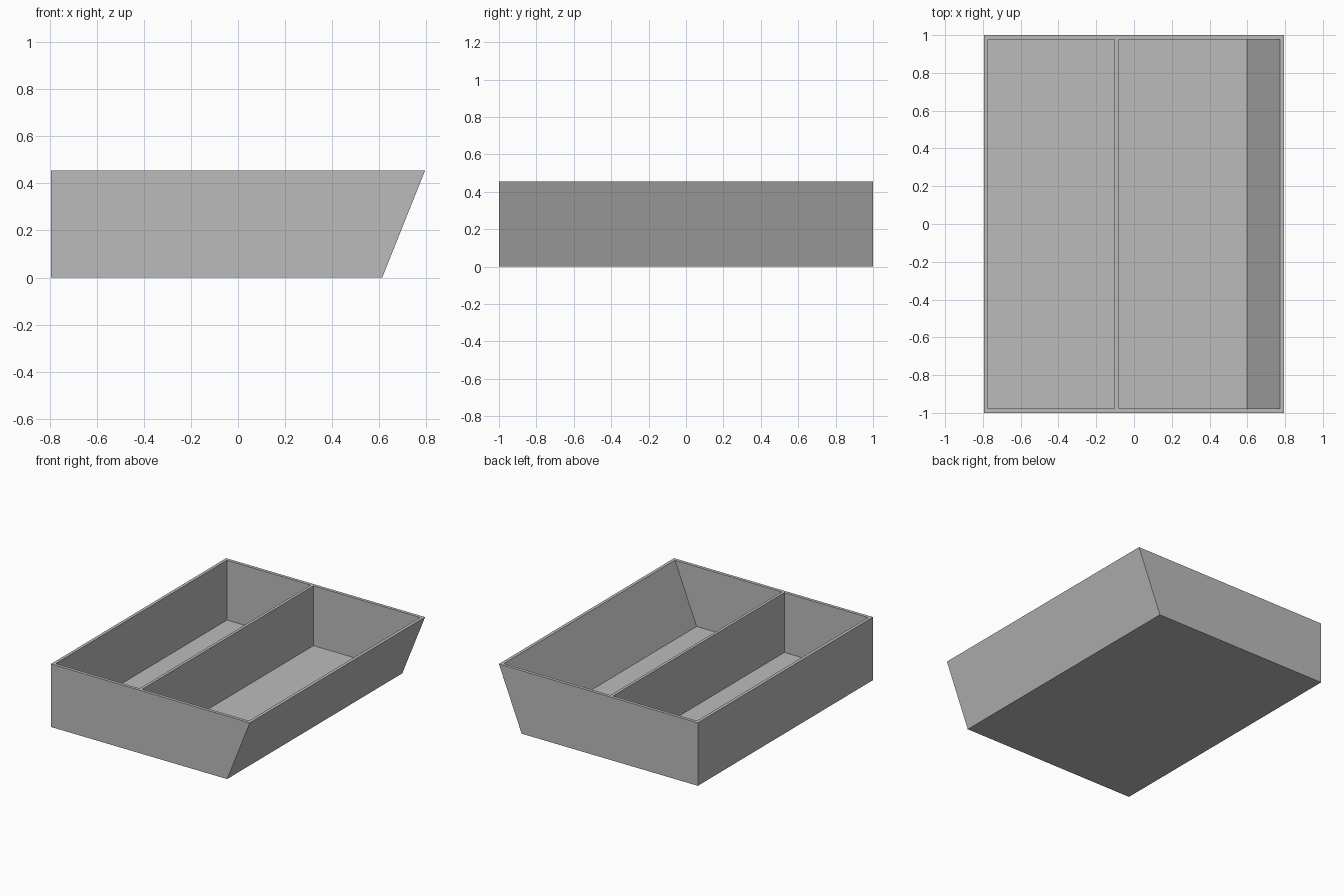
import bpy
import bmesh

cube = bpy.data.objects.get("Cube")
if cube:
    bpy.data.objects.remove(cube, do_unlink=True)

LEFT, TOP_X, BOTTOM_X = -0.795, 0.795, 0.613
HEIGHT, WALL, HALF_DEPTH = 0.455, 0.023, 1.0
SLOPE = (TOP_X - BOTTOM_X) / HEIGHT

grey = bpy.data.materials.new("plain grey")
grey.use_nodes = True
colour = (0.5, 0.5, 0.5, 1)
grey.diffuse_color = colour
grey.node_tree.nodes["Principled BSDF"].inputs["Base Color"].default_value = colour


def prism(name, profile, half_depth):
    """Extrude an x-z profile along y, centred on y = 0."""
    bm = bmesh.new()
    face = bm.faces.new([bm.verts.new((x, -half_depth, z)) for x, z in profile])
    extruded = bmesh.ops.extrude_face_region(bm, geom=[face])["geom"]
    verts = [v for v in extruded if isinstance(v, bmesh.types.BMVert)]
    bmesh.ops.translate(bm, verts=verts, vec=(0, 2 * half_depth, 0))
    bmesh.ops.recalc_face_normals(bm, faces=bm.faces)
    mesh = bpy.data.meshes.new(name)
    bm.to_mesh(mesh)
    bm.free()
    mesh.materials.append(grey)
    obj = bpy.data.objects.new(name, mesh)
    bpy.context.collection.objects.link(obj)
    return obj


def sloped_profile(inset, bottom, top):
    """Upright left side, right side leaning outward."""
    def right(z):
        return BOTTOM_X + SLOPE * z - inset
    return [(LEFT + inset, bottom), (right(bottom), bottom),
            (right(top), top), (LEFT + inset, top)]


# Tray body, hollowed from above
tray = prism("tray_shell", sloped_profile(0, 0, HEIGHT), HALF_DEPTH)
cutter = prism("tray_hollow", sloped_profile(WALL, WALL, HEIGHT + 0.1), HALF_DEPTH - WALL)
cutter.hide_render = True
hollow = tray.modifiers.new("hollow", 'BOOLEAN')
hollow.operation = 'DIFFERENCE'
hollow.solver = 'EXACT'
hollow.object = cutter
bpy.context.view_layer.objects.active = tray
bpy.ops.object.modifier_apply(modifier=hollow.name)
bpy.data.objects.remove(cutter, do_unlink=True)

# Divider between the two compartments
x0, x1 = -0.102, -0.081
prism("divider", [(x0, WALL), (x1, WALL), (x1, HEIGHT), (x0, HEIGHT)], HALF_DEPTH - WALL)
